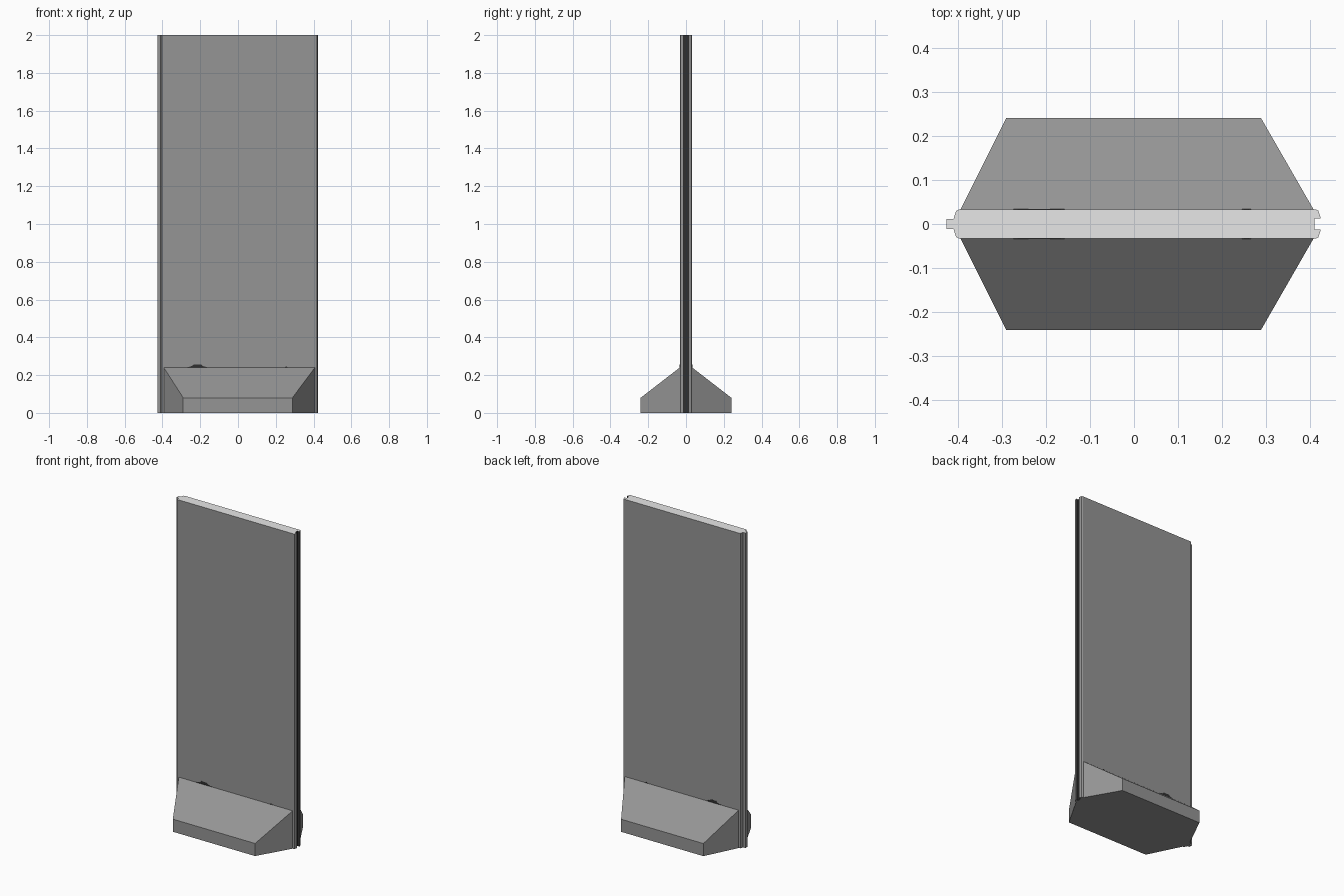
import bpy, bmesh

if "Cube" in bpy.data.objects:
    bpy.data.objects.remove(bpy.data.objects["Cube"])


def material(name, value):
    mat = bpy.data.materials.new(name)
    mat.diffuse_color = (value, value, value, 1)
    mat.use_nodes = True
    mat.node_tree.nodes["Principled BSDF"].inputs["Base Color"].default_value = mat.diffuse_color
    return mat


concrete = material("grey_concrete", 0.30)
pale = material("pale_top_edge", 0.81)
dark = material("dark_seal", 0.03)


def make_object(name, bm, mats):
    bmesh.ops.recalc_face_normals(bm, faces=bm.faces[:])
    mesh = bpy.data.meshes.new(name)
    bm.to_mesh(mesh)
    bm.free()
    for mat in mats:
        mesh.materials.append(mat)
    obj = bpy.data.objects.new(name, mesh)
    bpy.context.collection.objects.link(obj)
    return obj


def extrude(name, outline, vec, mats):
    """Prism made by pushing a closed 3D outline along vec."""
    bm = bmesh.new()
    face = bm.faces.new([bm.verts.new(p) for p in outline])
    new = bmesh.ops.extrude_face_region(bm, geom=[face])["geom"]
    verts = [v for v in new if isinstance(v, bmesh.types.BMVert)]
    bmesh.ops.translate(bm, vec=vec, verts=verts)
    if not any(len(e.link_faces) < 2 for e in bm.edges):
        return make_object(name, bm, mats)
    bmesh.ops.holes_fill(bm, edges=bm.edges[:])
    return make_object(name, bm, mats)


# Wall panel: tongue on the left edge, groove on the right edge
half = [(-0.425, 0.011), (-0.409, 0.011), (-0.408, 0.016), (-0.403, 0.030),
        (-0.397, 0.033), (0.412, 0.033), (0.418, 0.030), (0.423, 0.015),
        (0.423, 0.012), (0.409, 0.012)]
outline = half + [(x, -y) for x, y in reversed(half)]
panel = extrude("wall_panel", [(x, y, 0) for x, y in outline], (0, 0, 2),
                [concrete, pale, dark])

# Pale top edge, dark faces inside the groove
for face in panel.data.polygons:
    if face.normal.z > 0.5:
        face.material_index = 1
    elif face.center.x > 0.405 and abs(face.center.y) < 0.0125:
        face.material_index = 2

# Sloped feet tapering outwards, one on each side
for side, sign in (("front", -1), ("back", 1)):
    bm = bmesh.new()
    rings = []
    for x0, x1, y, top in ((-0.393, 0.407, 0.033, 0.24), (-0.29, 0.288, 0.24, 0.08)):
        rings.append([bm.verts.new((x, sign * y, z)) for x, z in
                      ((x0, 0), (x1, 0), (x1, top), (x0, top))])
    inner, outer = rings
    bm.faces.new(inner)
    bm.faces.new(outer)
    for i in range(4):
        j = (i + 1) % 4
        bm.faces.new((inner[i], inner[j], outer[j], outer[i]))
    make_object(side + "_foot", bm, [concrete])

    # Small flat dark marks just above the foot
    for n, (cx, w, h) in enumerate(((-0.215, 0.06, 0.018), (0.255, 0.012, 0.006))):
        mark = [(cx - w, 0.239), (cx + w, 0.239), (cx + w * 0.5, 0.239 + h * 0.5),
                (cx + w * 0.3, 0.239 + h), (cx - w * 0.3, 0.239 + h),
                (cx - w * 0.5, 0.239 + h * 0.5)]
        extrude(f"{side}_mark_{n}", [(x, sign * 0.0325, z) for x, z in mark],
                (0, sign * 0.001, 0), [dark])
